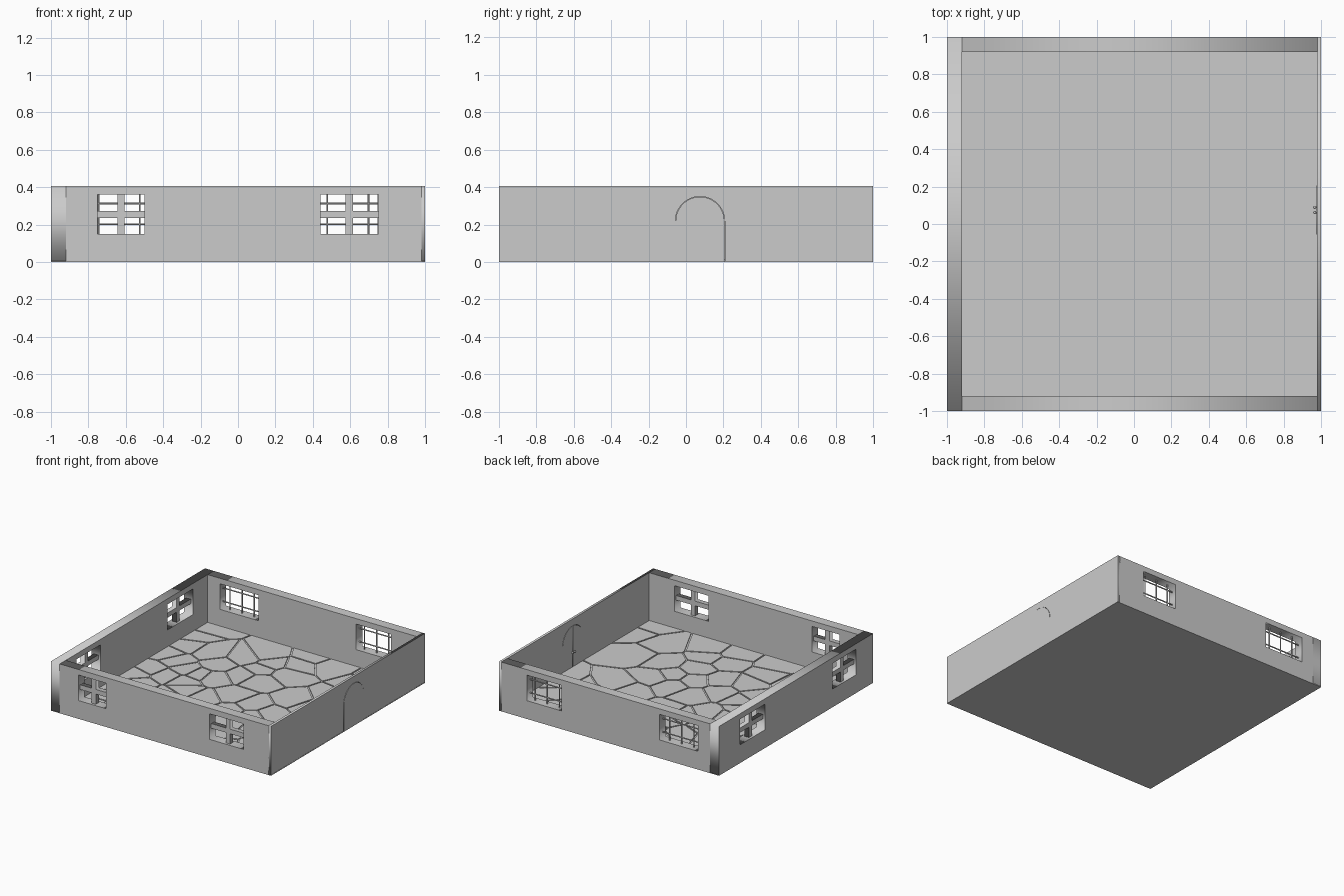
import bpy, bmesh, math, random
from mathutils import Vector

if "Cube" in bpy.data.objects:
    bpy.data.objects.remove(bpy.data.objects["Cube"])

H, BASE = 0.405, 0.006          # wall top, floor slab thickness
Z0, Z1 = 0.15, 0.36             # window sill and head
ROT_X = (math.pi / 2, 0, 0)                 # panel plane XZ
ROT_Y = (math.pi / 2, 0, math.pi / 2)       # panel plane YZ


def rect(u0, u1, v0, v1):
    return [(u0, v0), (u1, v0), (u1, v1), (u0, v1)]


def panel(name, loops, loc, rot, thick):
    """Flat outline with holes, extruded to a solid mesh."""
    cu = bpy.data.curves.new(name, 'CURVE')
    cu.dimensions, cu.fill_mode, cu.extrude = '2D', 'BOTH', thick / 2
    for pts in loops:
        sp = cu.splines.new('POLY')
        sp.points.add(len(pts) - 1)
        for p, (u, v) in zip(sp.points, pts):
            p.co = (u, v, 0, 1)
        sp.use_cyclic_u = True
    tmp = bpy.data.objects.new(name + "_outline", cu)
    bpy.context.collection.objects.link(tmp)
    dg = bpy.context.evaluated_depsgraph_get()
    me = bpy.data.meshes.new_from_object(tmp.evaluated_get(dg))
    bpy.data.objects.remove(tmp)
    ob = bpy.data.objects.new(name, me)
    ob.location, ob.rotation_euler = loc, rot
    bpy.context.collection.objects.link(ob)
    return ob


def box(name, lo, hi):
    lo, hi = Vector(lo), Vector(hi)
    bpy.ops.mesh.primitive_cube_add(size=1, location=(lo + hi) / 2)
    ob = bpy.context.object
    ob.name, ob.scale = name, hi - lo
    return ob


def rod(name, a, b, r):
    a, b = Vector(a), Vector(b)
    bpy.ops.mesh.primitive_cylinder_add(vertices=8, radius=r, depth=(b - a).length,
                                        location=(a + b) / 2)
    ob = bpy.context.object
    ob.name = name
    ob.rotation_euler = (b - a).to_track_quat('Z', 'Y').to_euler()
    bpy.ops.object.shade_smooth_by_angle()


def cross(name, u0, u1, loc, rot):
    """Wooden window cross: one plus-shaped panel."""
    c, m, w = (u0 + u1) / 2, 0.253, 0.019
    pts = [(c - w, Z0), (c + w, Z0), (c + w, m - w), (u1, m - w), (u1, m + w), (c + w, m + w),
           (c + w, Z1), (c - w, Z1), (c - w, m + w), (u0, m + w), (u0, m - w), (c - w, m - w)]
    panel(name, [pts], loc, rot, 0.04)


# Walls with window openings
front_w = [(-0.75, -0.50), (0.44, 0.75)]
back_w = [(-0.81, -0.46), (0.43, 0.745)]
left_w = [(-0.78, -0.47), (0.40, 0.73)]
for name, wins, u0, u1, loc, rot in (
        ("front_wall", front_w, -0.92, 0.98, (0, -0.96, 0), ROT_X),
        ("back_wall", back_w, -0.92, 0.98, (0, 0.96, 0), ROT_X),
        ("left_wall", left_w, -1, 1, (-0.96, 0, 0), ROT_Y)):
    panel(name, [rect(u0, u1, BASE, H)] + [rect(a, b, Z0, Z1) for a, b in wins], loc, rot, 0.08)
    if wins is not back_w:
        for a, b in wins:
            cross(name + "_window_cross", a, b, loc, rot)

# Iron bars in the back windows
for a, b in back_w:
    c = (a + b) / 2
    for x in (c - 0.11, c, c + 0.11):
        rod("window_bar", (x, 0.96, Z0), (x, 0.96, Z1), 0.005)
    for z in (0.202, 0.312):
        rod("window_bar", (a, 0.96, z), (b, 0.96, z), 0.005)

# Thin right wall with an arched doorway
yc, r, spring, n = 0.075, 0.132, 0.218, 12


def half_arch(sign, rad, gap):
    """Outline of one door leaf."""
    arc = [(yc + sign * max(gap, rad * math.cos(t)), spring + rad * math.sin(t))
           for t in (math.pi / 2 * i / n for i in range(n + 1))]
    return [(yc + sign * gap, BASE), (yc + sign * rad, BASE)] + arc


left_arc = half_arch(-1, r, 0)[1:]
right_arc = half_arch(1, r, 0)[1:]
outline = ([(-1, BASE)] + left_arc + right_arc[-2::-1] + [(1, BASE), (1, H), (-1, H)])
panel("right_wall", [outline], (0.9885, 0, 0), ROT_Y, 0.020)

# Double door with knobs on the inside
for s in (-1, 1):
    panel("door_leaf", [half_arch(s, r - 0.002, 0.001)], (0.9885, 0, 0), ROT_Y, 0.023)
    y = yc + s * 0.014
    rod("knob_stem", (0.965, y, 0.135), (0.98, y, 0.135), 0.004)
    bpy.ops.mesh.primitive_uv_sphere_add(segments=12, ring_count=8, radius=0.008,
                                         location=(0.966, y, 0.135))
    bpy.context.object.name = "door_knob"
    bpy.ops.object.shade_smooth()

# Floor slab
box("floor_slab", (-1, -1, 0), (1, 1, BASE))

# Irregular paving stones: cells clipped around random seeds
random.seed(7)
seeds = []
while len(seeds) < 62:
    p = Vector((random.uniform(-0.92, 0.98), random.uniform(-0.92, 0.92)))
    if all((p - q).length > 0.12 for q in seeds):
        seeds.append(p)


def clip(poly, mid, nrm):
    out = []
    for i, p in enumerate(poly):
        q = poly[(i + 1) % len(poly)]
        dp, dq = (p - mid).dot(nrm), (q - mid).dot(nrm)
        if dp <= 0:
            out.append(p)
        if dp * dq < 0:
            out.append(p.lerp(q, dp / (dp - dq)))
    return out


bm = bmesh.new()
for s in seeds:
    cell = [Vector(c) for c in rect(-0.92, 0.978, -0.92, 0.92)]
    for o in seeds:
        if o is not s:
            d = (o - s).normalized()
            cell = clip(cell, (s + o) / 2 - d * 0.006, d)
    if len(cell) > 2:
        top = [bm.verts.new((p.x, p.y, 0.013)) for p in cell]
        low = [bm.verts.new((p.x, p.y, BASE)) for p in cell]
        bm.faces.new(top)
        for i in range(len(cell)):
            j = (i + 1) % len(cell)
            bm.faces.new((top[j], top[i], low[i], low[j]))
me = bpy.data.meshes.new("paving_stones")
bm.to_mesh(me)
bpy.context.collection.objects.link(bpy.data.objects.new("paving_stones", me))
